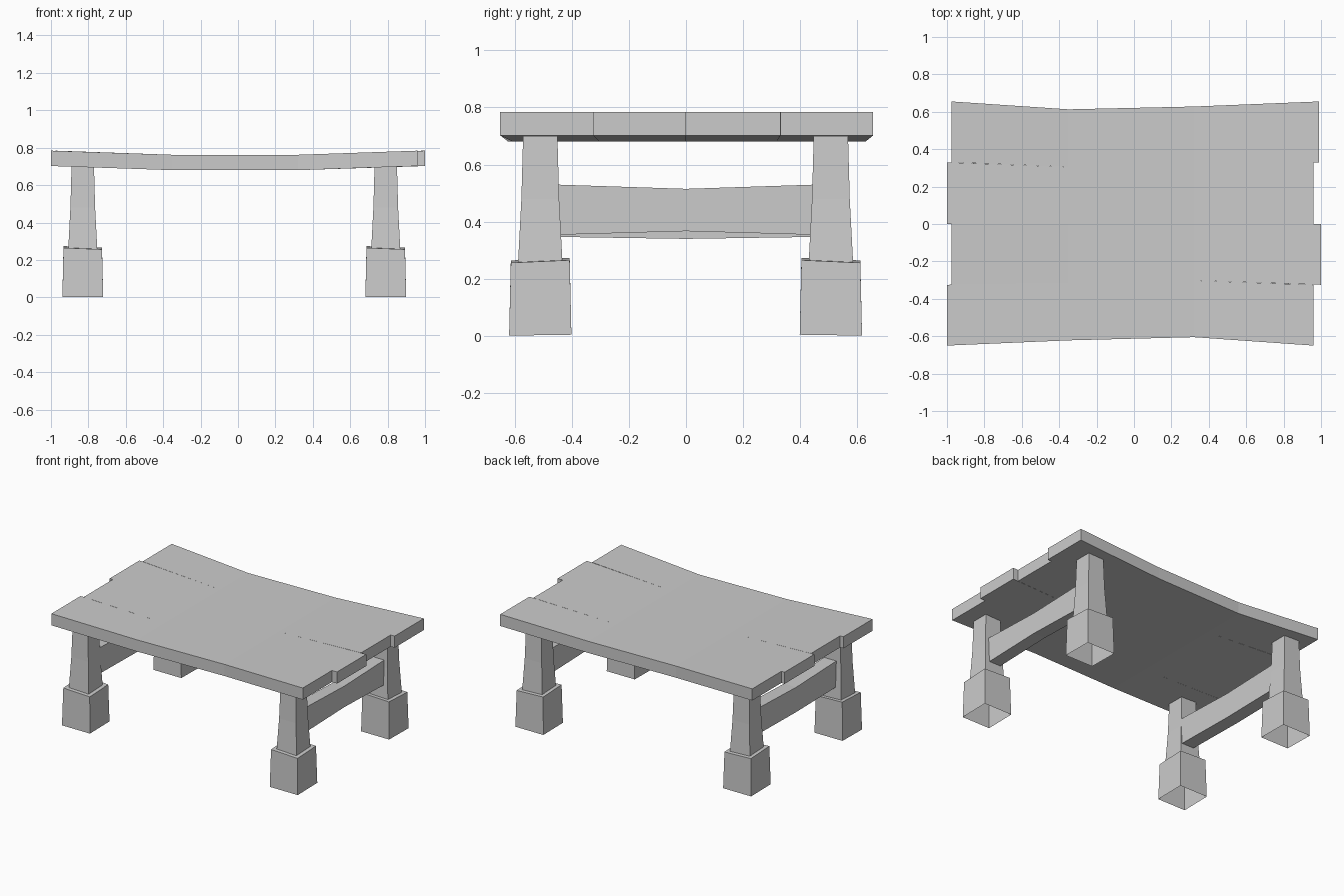
import bpy, bmesh

if "Cube" in bpy.data.objects:
    bpy.data.objects.remove(bpy.data.objects["Cube"])


def loft(name, rings, cap_start=True, cap_end=True):
    """Skin a list of four-point rings into one flat-shaded object."""
    bm = bmesh.new()
    vs = [[bm.verts.new(p) for p in r] for r in rings]
    for a, b in zip(vs, vs[1:]):
        for i in range(4):
            j = (i + 1) % 4
            bm.faces.new((a[i], a[j], b[j], b[i]))
    if cap_start:
        bm.faces.new(vs[0][::-1])
    if cap_end:
        bm.faces.new(vs[-1])
    bmesh.ops.recalc_face_normals(bm, faces=bm.faces[:])
    mesh = bpy.data.meshes.new(name)
    bm.to_mesh(mesh)
    bm.free()
    ob = bpy.data.objects.new(name, mesh)
    bpy.context.collection.objects.link(ob)
    return ob


def square(cx, cy, h, z, tx=0.0, ty=0.0):
    """Square ring of half-width h, tilted by the slopes tx and ty."""
    return [(cx + sx * h, cy + sy * h, z + tx * sx * h + ty * sy * h)
            for sx, sy in ((-1, -1), (1, -1), (1, 1), (-1, 1))]


# Table top: four sagging planks with uneven ends
seams = [(-0.65, -0.622, -0.605, -0.65),
         (-0.325, -0.315, -0.302, -0.325),
         (0, 0, 0, 0),
         (0.33, 0.305, 0.315, 0.33),
         (0.655, 0.613, 0.628, 0.655)]
ends = [(-1.0, 0.96), (-0.975, 1.0), (-1.0, 0.96), (-0.975, 0.99)]
bottoms = (0.702, 0.68, 0.68, 0.702)
for k, (x0, x1) in enumerate(ends):
    rings = []
    for i, x in enumerate((x0, -0.35, 0.32, x1)):
        a, b, z = seams[k][i], seams[k + 1][i], bottoms[i]
        rings.append([(x, a, z), (x, b, z), (x, b, z + 0.082), (x, a, z + 0.082)])
    loft(f"top_plank_{k + 1}", rings)

# Legs: tapered posts in block feet that are open underneath
for xname, cx in (("left", -0.83), ("right", 0.79)):
    for yname, cy, s in (("front", -0.51, 1), ("back", 0.507, -1)):
        loft(f"{yname}_{xname}_leg",
             [square(cx, cy, h, z) for h, z in
              ((0.08, 0.22), (0.077, 0.27), (0.066, 0.48), (0.06, 0.70))])
        loft(f"{yname}_{xname}_foot",
             [square(cx, cy, 0.109, 0.003, 0, 0.014 * s),
              square(cx, cy, 0.103, 0.265, -0.04, 0.045 * s)],
             cap_start=False)

# Side stretchers: sagging beams between front and back legs
for name, x0, x1, low_end, low_mid in (("left_stretcher", -0.86, -0.765, 0.347, 0.34),
                                       ("right_stretcher", 0.74, 0.83, 0.354, 0.367)):
    rings = []
    for y, lo, hi in ((-0.46, low_end, 0.53), (0, low_mid, 0.515), (0.46, low_end, 0.53)):
        rings.append([(x0, y, lo), (x1, y, lo), (x1, y, hi), (x0, y, hi)])
    loft(name, rings)
